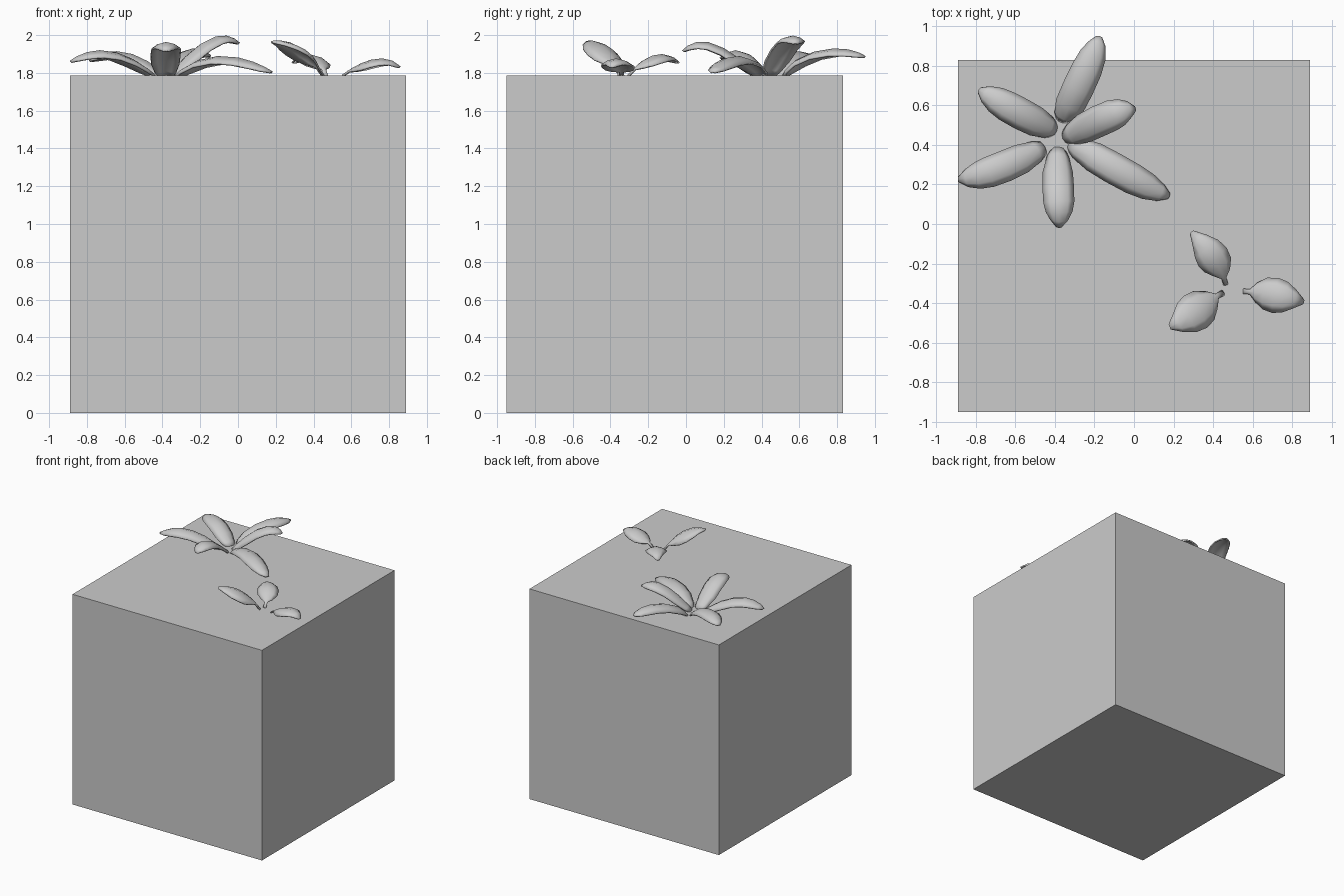
import bpy, bmesh
from mathutils import Vector

if "Cube" in bpy.data.objects:
    bpy.data.objects.remove(bpy.data.objects["Cube"])

# Block of ground
bpy.ops.mesh.primitive_cube_add(size=1, location=(0, -0.06, 0.8925))
block = bpy.context.object
block.name = "block"
block.scale = (1.78, 1.78, 1.785)


def along(p, t):
    """Smooth path through four evenly spaced points."""
    a, b, c, d = (Vector(q) for q in p)
    u = 3 * t
    return (a * (-(u - 1) * (u - 2) * (u - 3) / 6) + b * (u * (u - 2) * (u - 3) / 2)
            + c * (-u * (u - 1) * (u - 3) / 2) + d * (u * (u - 1) * (u - 2) / 6))


def leaf(name, path, width, outline, sag):
    """Arched blade: rings across a curved midrib, edges drooping down."""
    bm = bmesh.new()
    rows = []
    for t, k in outline:
        mid = along(path, t)
        tan = (along(path, t + 0.01) - along(path, t - 0.01)).normalized()
        side = Vector((-tan.y, tan.x, 0)).normalized()
        up = tan.cross(side)
        h = width * k / 2
        rows.append([bm.verts.new(mid + side * h * s - up * sag * h * s * s)
                     for s in (-1, -0.6, 0, 0.6, 1)])
    for r0, r1 in zip(rows, rows[1:]):
        for i in range(4):
            bm.faces.new((r0[i], r1[i], r1[i + 1], r0[i + 1]))
    me = bpy.data.meshes.new(name)
    bm.to_mesh(me)
    bm.free()
    ob = bpy.data.objects.new(name, me)
    bpy.context.collection.objects.link(ob)
    if sum(f.normal.z for f in me.polygons) < 0:
        me.flip_normals()
    me.shade_smooth()
    m = ob.modifiers.new("thickness", 'SOLIDIFY')
    m.thickness = 0.01
    m.offset = -1


# Large rosette with long strap leaves
long_outline = [(0, 0.45), (0.08, 0.7), (0.25, 0.95), (0.45, 1), (0.65, 0.98),
                (0.8, 0.85), (0.92, 0.58), (1, 0.2)]
rosette = [
    ((-.36, .51, 1.79), (-.315, .62, 1.89), (-.235, .79, 1.93), (-.175, .95, 1.89)),
    ((-.36, .43, 1.79), (-.24, .49, 1.92), (-.11, .55, 1.995), (.01, .58, 1.96)),
    ((-.33, .41, 1.79), (-.17, .32, 1.88), (.01, .22, 1.88), (.18, .14, 1.81)),
    ((-.38, .39, 1.79), (-.385, .25, 1.90), (-.38, .11, 1.965), (-.38, -.02, 1.92)),
    ((-.45, .39, 1.80), (-.59, .32, 1.89), (-.74, .26, 1.92), (-.89, .225, 1.865)),
    ((-.39, .47, 1.79), (-.51, .525, 1.88), (-.65, .60, 1.915), (-.785, .68, 1.87)),
]
for i, path in enumerate(rosette):
    leaf(f"rosette_leaf_{i + 1}", path, 0.16, long_outline, 0.45)

# Small sprout with stalked oval leaves
oval_outline = [(0, 0.15), (0.12, 0.15), (0.2, 0.55), (0.33, 0.9), (0.5, 1),
                (0.68, 0.88), (0.85, 0.55), (1, 0.15)]
sprout = [
    ((.465, -.31, 1.79), (.43, -.22, 1.87), (.37, -.13, 1.90), (.29, -.04, 1.86)),
    ((.455, -.345, 1.79), (.37, -.40, 1.90), (.28, -.465, 1.96), (.18, -.52, 1.97)),
    ((.55, -.34, 1.79), (.65, -.35, 1.85), (.76, -.37, 1.877), (.86, -.395, 1.835)),
]
for i, (path, w) in enumerate(zip(sprout, (0.17, 0.20, 0.18))):
    leaf(f"sprout_leaf_{i + 1}", path, w, oval_outline, 0.4)
